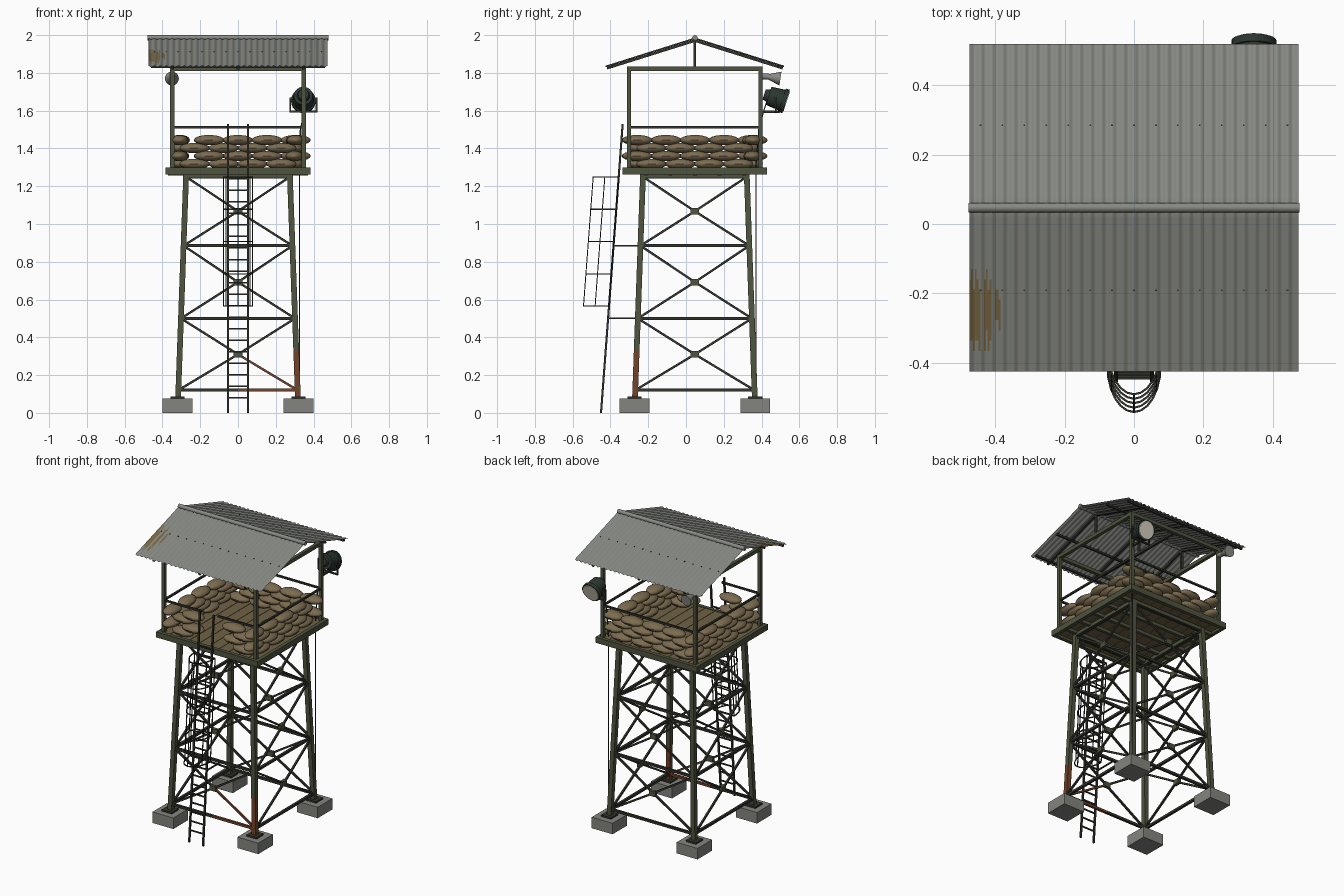
import bpy, bmesh, math, random
from mathutils import Matrix, Vector

cube = bpy.data.objects.get("Cube")
if cube:
    bpy.data.objects.remove(cube, do_unlink=True)
random.seed(4)
CY = 0.047          # tower centre in y
SIDES = [Matrix.Translation((0, CY, 0)) @ Matrix.Rotation(math.radians(a), 4, 'Z')
         for a in (0, 90, 180, 270)]   # front, right, back, left


def material(name, rgb):
    lin = [((c / 255 + 0.055) / 1.055) ** 2.4 for c in rgb] + [1]
    m = bpy.data.materials.new(name)
    m.use_nodes = True
    m.diffuse_color = lin
    bsdf = next(n for n in m.node_tree.nodes if n.type == 'BSDF_PRINCIPLED')
    bsdf.inputs["Base Color"].default_value = lin
    return m


OLIVE = material("olive paint", (78, 83, 62))
STEEL = material("dark steel", (50, 52, 44))
CONCRETE = material("concrete", (132, 132, 127))
WOOD = material("floor wood", (112, 97, 68))
BAG = material("sandbag cloth", (124, 108, 80))
ROOF = material("roof metal", (136, 138, 132))
RUST = material("rust", (112, 66, 42))
STAIN = material("roof rust stain", (122, 104, 68))
LAMP = material("lamp housing", (44, 54, 48))
LENS = material("lamp lens", (214, 208, 192))


def finish(name, bm, *mats, smooth=False):
    bmesh.ops.recalc_face_normals(bm, faces=bm.faces)
    me = bpy.data.meshes.new(name)
    bm.to_mesh(me)
    bm.free()
    for m in mats:
        me.materials.append(m)
    if smooth:
        me.shade_smooth()
        me.set_sharp_from_angle(angle=math.radians(40))
    ob = bpy.data.objects.new(name, me)
    bpy.context.collection.objects.link(ob)
    return ob


def box(bm, centre, size, xf=Matrix()):
    m = xf @ Matrix.Translation(centre) @ Matrix.Diagonal((*size, 1))
    bmesh.ops.create_cube(bm, size=1, matrix=m)


def frame(a, b):
    d = (b - a).normalized()
    ref = Vector((0, 0, 1)) if abs(d.z) < 0.9 else Vector((0, 1, 0))
    x = ref.cross(d).normalized()
    rot = Matrix((x, d.cross(x), d)).transposed().to_4x4()
    return Matrix.Translation((a + b) / 2) @ rot


def bar(bm, a, b, w, xf=Matrix()):
    a, b = xf @ Vector(a), xf @ Vector(b)
    m = frame(a, b) @ Matrix.Diagonal((w, w, (b - a).length, 1))
    bmesh.ops.create_cube(bm, size=1, matrix=m)


def cone(bm, a, b, r1, r2, seg=20):
    a, b = Vector(a), Vector(b)
    bmesh.ops.create_cone(bm, cap_ends=True, segments=seg, radius1=r1, radius2=r2,
                          depth=(b - a).length, matrix=frame(a, b))


def half(z):        # half spread of the tapering legs
    return 0.32 - 0.036 * z


# Footings, base plates and legs
feet, plates, legs, rust = (bmesh.new() for _ in range(4))
for i, xf in enumerate(SIDES):
    box(feet, (0.32, -0.32, 0.0375), (0.157, 0.157, 0.075), xf)
    box(plates, (0.32, -0.32, 0.08), (0.075, 0.075, 0.012), xf)
    foot, mid, top = [(half(z), -half(z), z) for z in (0.08, 0.33, 1.26)]
    bar(rust if i == 0 else legs, foot, mid, 0.03, xf)
    bar(legs, mid, top, 0.03, xf)
finish("footings", feet, CONCRETE)
finish("base_plates", plates, STEEL)
finish("legs", legs, OLIVE)

# Horizontal and diagonal bracing with centre gussets
levels = (0.12, 0.5, 0.885, 1.25)
braces, gussets = bmesh.new(), bmesh.new()
for i, xf in enumerate(SIDES):
    for z in levels:
        h = half(z)
        bar(braces, (-h, -h, z), (0, -h, z), 0.016, xf)
        bar(rust if (i == 0 and z < 0.2) else braces, (0, -h, z), (h, -h, z), 0.016, xf)
    for lo, hi in zip(levels, levels[1:]):
        c = (lo + hi) / 2
        for s in (-1, 1):
            off = 0.004 * s
            rusty = i == 0 and lo < 0.2 and s == 1
            bar(rust if rusty else braces, (s * half(lo), off - half(lo), lo),
                (0, off - half(c), c), 0.012, xf)
            bar(braces, (0, off - half(c), c), (-s * half(hi), off - half(hi), hi), 0.012, xf)
        box(gussets, (0, -half(c), c), (0.045, 0.022, 0.034), xf)
finish("braces", braces, STEEL)
finish("gussets", gussets, OLIVE)
finish("rusted_steel", rust, RUST)

# Platform: planked floor, rim and joists
floor, rim = bmesh.new(), bmesh.new()
for k in range(10):
    box(floor, (-0.333 + 0.074 * k, CY, 1.287), (0.071, 0.74, 0.018))
for xf in SIDES:
    box(rim, (0, -0.37, 1.281), (0.765, 0.025, 0.038), xf)
    box(rim, (0, -0.275, 1.258), (0.58, 0.028, 0.024), xf)
for k in range(-2, 3):
    box(rim, (0, CY + 0.13 * k, 1.268), (0.74, 0.02, 0.022))
finish("floor_planks", floor, WOOD)
finish("platform_frame", rim, OLIVE)

# Cabin posts, top beams and hand rails
posts, rails = bmesh.new(), bmesh.new()
for i, xf in enumerate(SIDES):
    bar(posts, (0.348, -0.348, 1.29), (0.348, -0.348, 1.835), 0.022, xf)
    box(posts, (0, -0.348, 1.823), (0.71, 0.022, 0.024), xf)
    if i == 0:
        for s in (-1, 1):
            bar(rails, (s * 0.06, -0.348, 1.512), (s * 0.348, -0.348, 1.512), 0.012, xf)
    else:
        bar(rails, (-0.348, -0.348, 1.512), (0.348, -0.348, 1.512), 0.012, xf)
finish("cabin_frame", posts, OLIVE)
finish("hand_rails", rails, STEEL)

# Sandbag walls, staggered by course, with a ladder opening at the front
bags = bmesh.new()
for i, xf in enumerate(SIDES):
    for row in range(4):
        pinwheel = row % 2
        spots = [(-0.305 if pinwheel else -0.23) + 0.153 * k for k in range(4)]
        if i == 3 and pinwheel:
            spots.append(0.307)
        if i == 0:
            spots = [s for s in spots if abs(s) > 0.14 and s > -0.3]
        for s in spots:
            m = (xf @ Matrix.Translation((s, -0.305 + random.uniform(-0.008, 0.008), 1.318 + 0.042 * row))
                 @ Matrix.Rotation(random.uniform(-0.08, 0.08), 4, 'Z')
                 @ Matrix.Rotation(math.pi / 2, 4, 'Y')
                 @ Matrix.Diagonal((0.028, 0.048, 0.08, 1)))
            bmesh.ops.create_uvsphere(bags, u_segments=14, v_segments=9, radius=1, matrix=m)
finish("sandbags", bags, BAG, smooth=True)


# Corrugated roof with rust stains on the front slope
def roof_z(y):
    return 1.983 - 0.315 * abs(y - CY)


roof = bmesh.new()
cols, rows, waves = 180, 32, 30
grid = []
for r in range(rows + 1):
    y = CY + 0.472 * (2 * r / rows - 1)
    grid.append([roof.verts.new((0.475 * (2 * c / cols - 1), y,
                 roof_z(y) + 0.004 * math.cos(2 * math.pi * waves * c / cols)))
                 for c in range(cols + 1)])
streaks = [(-0.475, -0.445, -0.35, -0.16), (-0.435, -0.412, -0.34, -0.16), (-0.4, -0.385, -0.29, -0.2)]
for r in range(rows):
    for c in range(cols):
        f = roof.faces.new((grid[r][c], grid[r][c + 1], grid[r + 1][c + 1], grid[r + 1][c]))
        p = f.calc_center_median()
        jag = 0.03 * math.sin(c * 2.3)
        f.material_index = any(a < p.x < b and lo + jag < p.y < hi + jag for a, b, lo, hi in streaks)
finish("corrugated_roof", roof, ROOF, STAIN, smooth=True)
cap = bmesh.new()
cone(cap, (-0.478, CY, 1.986), (0.478, CY, 1.986), 0.014, 0.014, 12)
finish("ridge_cap", cap, ROOF, smooth=True)

# Roof trusses, purlins and roof screws
truss, screws = bmesh.new(), bmesh.new()
for x in (-0.345, 0, 0.345):
    bar(truss, (x, CY, 1.83), (x, CY, 1.97), 0.014)
    bar(truss, (x, CY - 0.348, 1.823), (x, CY + 0.348, 1.823), 0.016)
    for s in (-1, 1):
        bar(truss, (x, CY, 1.971), (x, CY + s * 0.465, 1.825), 0.014)
for s in (-1, 1):
    for d in (0.24, 0.44):
        y = CY + s * d
        bar(truss, (-0.46, y, roof_z(y) - 0.012), (0.46, y, roof_z(y) - 0.012), 0.012)
    for k in range(-7, 8):
        y = CY + s * 0.238
        box(screws, (k * 0.0633, y, roof_z(y) + 0.004), (0.005, 0.005, 0.005))
finish("roof_trusses", truss, STEEL)
finish("roof_screws", screws, STEEL)


# Leaning ladder with stand-off brackets and safety cage
def ladder_y(z):
    return -0.45 + 0.075 * z


def hoop_point(z, angle):
    return (0.077 * math.cos(angle), ladder_y(z) - 0.135 * math.sin(angle), z)


ladder, cage = bmesh.new(), bmesh.new()
for s in (-0.052, 0.052):
    bar(ladder, (s, ladder_y(0), 0), (s, ladder_y(1.53), 1.53), 0.011)
    for z in (0.5, 0.885):
        bar(ladder, (s, ladder_y(z), z), (s, CY - half(z), z), 0.008)
for k in range(21):
    z = 0.08 + 0.061 * k
    bar(ladder, (-0.052, ladder_y(z), z), (0.052, ladder_y(z), z), 0.008)
finish("ladder", ladder, STEEL)
hoops = [0.565 + 0.171 * k for k in range(5)]
for z in hoops:
    for k in range(12):
        bar(cage, hoop_point(z, math.pi * k / 12), hoop_point(z, math.pi * (k + 1) / 12), 0.006)
    bar(cage, hoop_point(z, 0), hoop_point(z, math.pi), 0.006)
for deg in (0, 33, 90, 147, 180):
    a = math.radians(deg)
    bar(cage, hoop_point(hoops[0], a), hoop_point(hoops[-1], a), 0.005)
finish("ladder_cage", cage, STEEL)

# Floodlight on a yoke at the back left post
LX = 0.346
aim = Vector((0, 0.95, -0.31))
pivot = Vector((LX, 0.48, 1.665))
lamp, lens, yoke = bmesh.new(), bmesh.new(), bmesh.new()
cone(lamp, pivot - aim * 0.045, pivot + aim * 0.035, 0.05, 0.058, 24)
cone(lamp, pivot + aim * 0.03, pivot + aim * 0.052, 0.065, 0.065, 24)
cone(lamp, pivot - aim * 0.07, pivot - aim * 0.04, 0.028, 0.035, 16)
finish("floodlight_housing", lamp, LAMP, smooth=True)
cone(lens, pivot + aim * 0.05, pivot + aim * 0.056, 0.058, 0.056, 24)
finish("floodlight_lens", lens, LENS)
for s in (-0.07, 0.07):
    bar(yoke, (LX + s, 0.475, 1.595), (LX + s, 0.475, 1.67), 0.009)
    bar(yoke, (LX + s, 0.475, 1.665), (LX + s * 0.75, 0.475, 1.665), 0.012)
bar(yoke, (LX - 0.074, 0.475, 1.595), (LX + 0.074, 0.475, 1.595), 0.01)
bar(yoke, (LX, 0.39, 1.595), (LX, 0.495, 1.595), 0.013)
finish("floodlight_bracket", yoke, STEEL)

# Power cable from the floodlight down the back left leg
cable = bmesh.new()
path = [(LX, 0.43, 1.655), (0.352, 0.412, 1.6), (0.33, 0.385, 1.5), (0.325, 0.37, 1.3), (0.325, 0.37, 0.07)]
for a, b in zip(path, path[1:]):
    bar(cable, a, b, 0.006)
finish("power_cable", cable, STEEL)

# Horn loudspeaker on the back right post
horn = bmesh.new()
cone(horn, (-0.35, 0.405, 1.782), (-0.35, 0.435, 1.78), 0.016, 0.016, 16)
cone(horn, (-0.35, 0.43, 1.78), (-0.35, 0.5, 1.77), 0.012, 0.037, 20)
finish("horn_loudspeaker", horn, ROOF, smooth=True)
